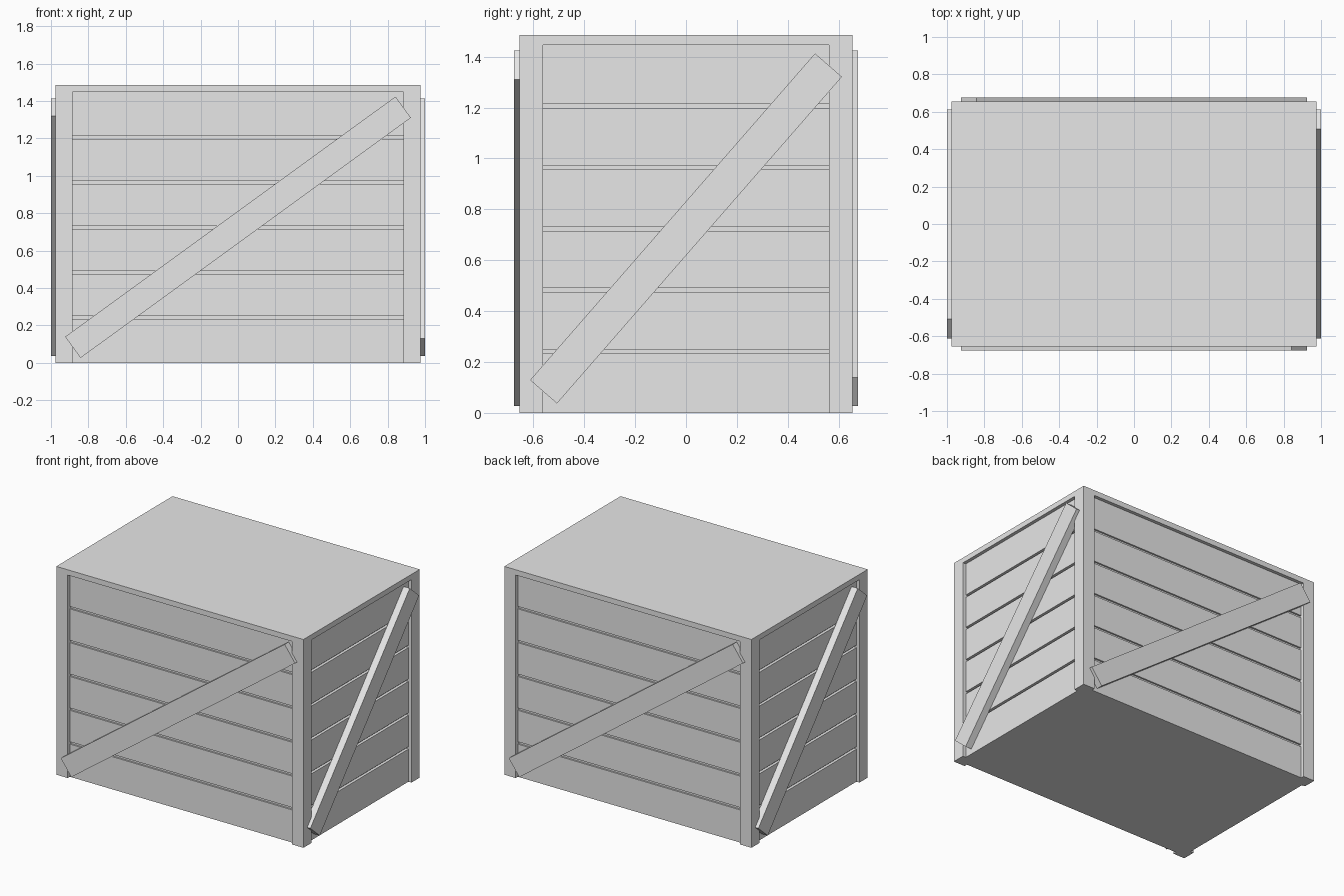
import bpy
from math import atan2, hypot, pi
from mathutils import Matrix, Vector

if "Cube" in bpy.data.objects:
    bpy.data.objects.remove(bpy.data.objects["Cube"])

HX, HY, H = 0.975, 0.655, 1.485      # half sizes and height of the frame
LID_Z = 1.447                        # underside of the lid
REC = 0.024                          # panel recess behind the frame
GROOVE_X, GROOVE_Y = 0.02, 0.012     # groove depth on side and front panels
PX, PY = 0.09, 0.093                 # corner post widths
GAP, N = 0.017, 6

grey = bpy.data.materials.new("plain grey")
grey.diffuse_color = (0.8, 0.8, 0.8, 1)
grey.use_nodes = True
grey.node_tree.nodes["Principled BSDF"].inputs["Base Color"].default_value = grey.diffuse_color


def box(name, lo, hi, matrix=Matrix()):
    """Box between two corners, placed by a matrix."""
    x0, y0, z0 = lo
    x1, y1, z1 = hi
    verts = [matrix @ Vector((x, y, z)) for z in (z0, z1)
             for x, y in ((x0, y0), (x1, y0), (x1, y1), (x0, y1))]
    faces = [(3, 2, 1, 0), (4, 5, 6, 7), (0, 1, 5, 4),
             (1, 2, 6, 5), (2, 3, 7, 6), (3, 0, 4, 7)]
    me = bpy.data.meshes.new(name)
    me.from_pydata(verts, [], faces)
    me.materials.append(grey)
    ob = bpy.data.objects.new(name, me)
    bpy.context.collection.objects.link(ob)
    return ob


# inner body, seen at the bottom of the grooves
cx, cy = HX - REC - GROOVE_X, HY - REC - GROOVE_Y
box("crate_core", (-cx, -cy, 0), (cx, cy, LID_Z))

# lid
box("lid", (-HX, -HY, LID_Z), (HX, HY, H))

# corner posts
for sx in (-1, 1):
    for sy in (-1, 1):
        xs = sorted((sx * HX, sx * (HX - PX)))
        ys = sorted((sy * HY, sy * (HY - PY)))
        box("corner_post", (xs[0], ys[0], 0), (xs[1], ys[1], LID_Z))


def wall(name, angle, half, dist, core, outer, corner_a, corner_b):
    """Planks and diagonal brace, modelled facing -y and turned about z."""
    turn = Matrix.Rotation(angle, 4, 'Z')
    pitch = LID_Z / N
    for i in range(N):
        z0 = i * pitch + (GAP / 2 if i else 0)
        z1 = (i + 1) * pitch - (GAP / 2 if i < N - 1 else 0)
        box(name + "_plank", (-half, -(dist - REC), z0), (half, -core, z1), turn)
    # brace between the midpoints of its two ends
    dx, dz = corner_b[0] - corner_a[0], corner_b[1] - corner_a[1]
    length = hypot(dx, dz)
    place = (turn @ Matrix.Translation((0, 0, (corner_a[1] + corner_b[1]) / 2))
             @ Matrix.Rotation(-atan2(dz, dx), 4, 'Y'))
    box(name + "_brace", (-length / 2, -outer, -0.07),
        (length / 2, -(dist - REC), 0.07), place)


for name, a in (("front", 0), ("back", pi)):
    wall(name, a, HX - PX, HY, cy, 0.677, (-0.883, 0.083), (0.883, 1.367))
for name, a in (("right", pi / 2), ("left", -pi / 2)):
    wall(name, a, HY - PY, HX, cx, 1.0, (-0.56, 0.083), (0.56, 1.367))
